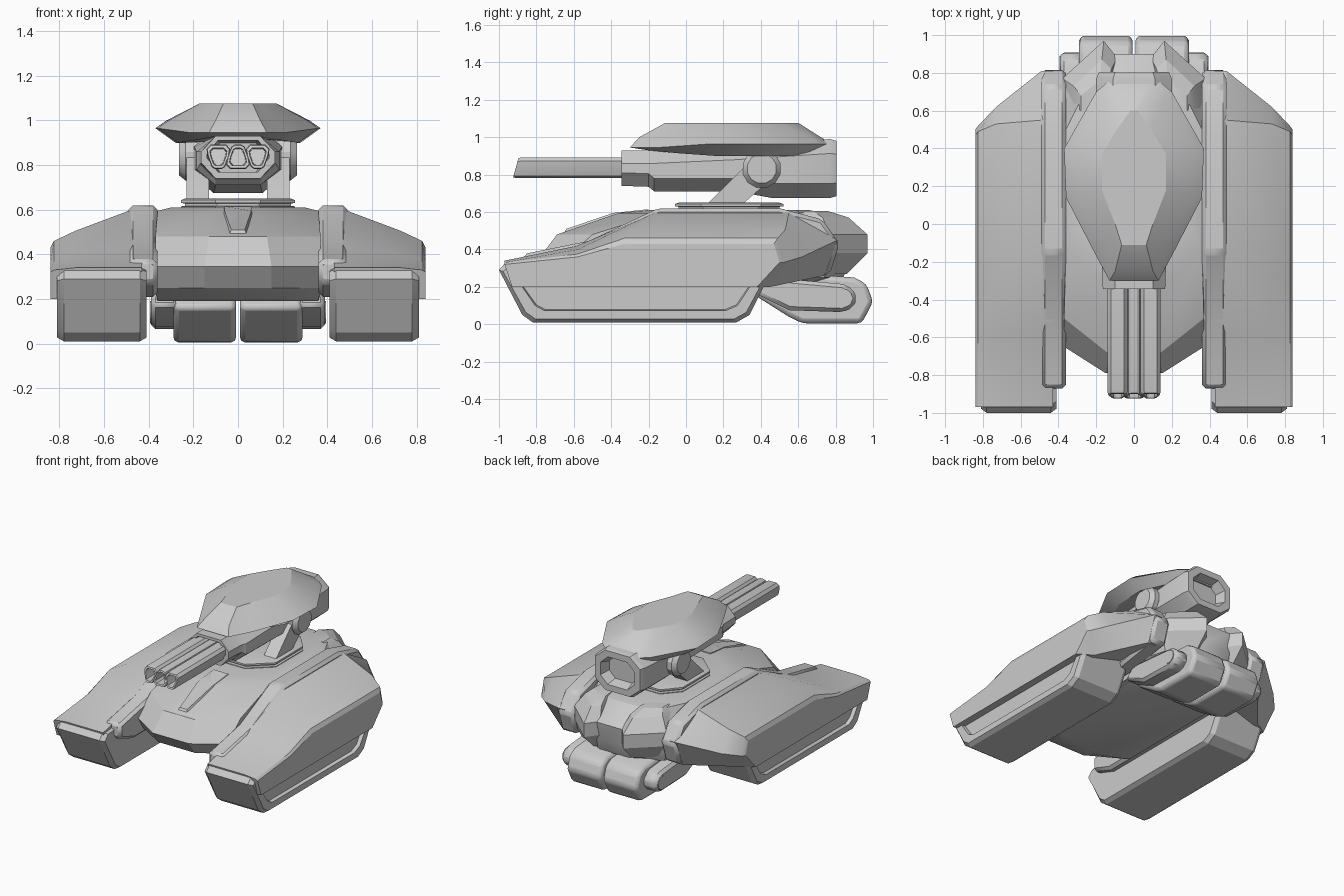
import bpy, bmesh
from math import radians, cos, sin, pi

if "Cube" in bpy.data.objects:
    bpy.data.objects.remove(bpy.data.objects["Cube"])


def finish(name, bm, bevel=0.0, mirror=False, segments=1):
    bmesh.ops.recalc_face_normals(bm, faces=bm.faces)
    mesh = bpy.data.meshes.new(name)
    bm.to_mesh(mesh)
    bm.free()
    ob = bpy.data.objects.new(name, mesh)
    bpy.context.collection.objects.link(ob)
    bpy.context.view_layer.objects.active = ob
    bpy.ops.object.select_all(action='DESELECT')
    ob.select_set(True)
    if bevel:
        b = ob.modifiers.new("bevel", 'BEVEL')
        b.width, b.segments, b.limit_method = bevel, segments, 'ANGLE'
        b.angle_limit = radians(25)
    if mirror:
        ob.modifiers.new("mirror", 'MIRROR').use_mirror_merge = False
    bpy.ops.object.shade_smooth_by_angle(angle=radians(25))
    return ob


def loft(name, rings, **kw):
    """Skin a list of equal-length point rings and cap both ends."""
    bm = bmesh.new()
    vs = [[bm.verts.new(p) for p in r] for r in rings]
    n = len(vs[0])
    for a, b in zip(vs, vs[1:]):
        for i in range(n):
            bm.faces.new((a[i], a[(i + 1) % n], b[(i + 1) % n], b[i]))
    bm.faces.new(vs[0])
    bm.faces.new(vs[-1])
    return finish(name, bm, **kw)


def slab(name, profile, x0, x1, **kw):
    """Extrude a y-z profile from x0 to x1."""
    return loft(name, [[(x, y, z) for y, z in profile] for x in (x0, x1)], **kw)


def plan(half, z):
    """Full symmetric ring from the +x half of an outline."""
    zs = z if isinstance(z, (list, tuple)) else [z] * len(half)
    right = [(x, y, h) for (x, y), h in zip(half, zs)]
    return right + [(-x, y, h) for x, y, h in reversed(right)]


def octagon(y, w, z0, z1, c):
    half = [(c, z0), (w, z0 + c * .7), (w, z1 - c * .7), (c, z1)]
    return [(x, y, z) for x, z in half] + [(-x, y, z) for x, z in reversed(half)]


# Front tracks with a stepped recess on the outer side
track = [(-1.0, .29), (-.96, .335), (-.4, .38), (.46, .36), (.47, .31),
         (.34, .05), (.27, .01), (-.82, .01), (-.875, .05)]


def inset(k):
    return [(-.25 + (y + .25) * (1 - k), .2 + (z - .2) * (1 - k * 3)) for y, z in track]


rings = [(.41, track, .03), (.44, track, 0), (.78, track, 0), (.81, track, .02)]
loft("front_tracks",
     [[(x, y, z) for y, z in inset(k)] for x, k in
      ((.41, .03), (.44, 0), (.78, 0), (.81, .03), (.81, .11), (.785, .12))], mirror=True)

# Side fenders, skinned across x from the outer skirt to the inner ridge
outer = [(-.93, .2), (-.97, .32), (-.58, .36), (-.33, .43), (.47, .43), (.5, .33), (.38, .2)]
lip = [(-.93, .2), (-.97, .33), (-.58, .375), (-.33, .46), (.49, .46), (.52, .33), (.39, .2)]
middle = [(-.93, .2), (-.97, .34), (-.58, .40), (-.28, .505), (.53, .505), (.62, .36), (.45, .2)]
inner = [(-.93, .2), (-.97, .34), (-.58, .42), (-.17, .595), (.55, .595), (.81, .45), (.74, .26)]
loft("fenders", [[(x, y, z) for y, z in p] for x, p in
                 ((.84, outer), (.825, lip), (.73, middle), (.49, inner), (.43, inner))],
     mirror=True)

# Raised ridges between fenders and hull
ridge = [(-.87, .27), (-.87, .375), (-.52, .445), (-.15, .62), (.5, .62), (.73, .56),
         (.82, .43), (.77, .27), (.4, .21), (-.7, .21)]
slab("fender_ridges", ridge, .36, .49, bevel=.02, mirror=True)

# Central hull
loft("hull", [
    plan([(.13, -.58), (.36, -.48), (.36, .4), (.28, .58), (.12, .66)], .19),
    plan([(.15, -.72), (.37, -.59), (.38, .6), (.34, .74), (.12, .84)], .25),
    plan([(.15, -.79), (.37, -.65), (.39, .6), (.38, .76), (.12, .88)], .345),
    plan([(.13, -.69), (.37, -.50), (.38, .6), (.36, .77), (.10, .90)], .48),
    plan([(.11, -.36), (.36, -.13), (.36, .5), (.28, .66), (.10, .74)], .595),
    plan([(.09, -.2), (.30, -.03), (.30, .45), (.24, .58), (.08, .66)], .61)])
loft("hull_front_plate", [
    plan([(.04, -.655), (.07, -.40), (.07, -.2)], [.485, .565, .59]),
    plan([(.03, -.64), (.06, -.39), (.06, -.2)], [.51, .595, .615])])

# Rear hull lobes with a notch between them
loft("rear_lobes", [[(x, y, z) for x, y in p] for z, p in (
    (.27, [(.35, .72), (.16, .86), (.10, .80), (.12, .6), (.33, .6)]),
    (.38, [(.38, .77), (.16, .97), (.09, .88), (.11, .6), (.37, .6)]),
    (.48, [(.38, .77), (.16, .97), (.09, .88), (.11, .6), (.37, .6)]),
    (.57, [(.32, .73), (.17, .87), (.12, .82), (.13, .6), (.32, .6)]),
    (.605, [(.28, .68), (.18, .76), (.14, .74), (.15, .6), (.28, .6)]))], mirror=True)

# Rear twin tracks and their outer links
rear = [(.36, .16), (.55, .04), (.62, .005), (.94, .005), (1.0, .12), (.965, .215), (.9, .25), (.48, .28)]
slab("rear_tracks", rear, .008, .29, bevel=.025, mirror=True, segments=2)
link = [(.36, .17), (.55, .075), (.84, .065), (.895, .09), (.915, .14), (.89, .19), (.84, .215), (.45, .25)]
slab("rear_track_links", link, .27, .39, bevel=.02, mirror=True)
hub = [(.84 + .05 * cos(i * pi / 6), .14 + .05 * sin(i * pi / 6)) for i in range(12)]
slab("rear_track_hubs", hub, .3, .395, mirror=True)

# Turret ring: two stacked plates with a groove
ring = [(.10, -.06), (.255, .08), (.255, .40), (.15, .52)]
small = [(x * .93, .23 + (y - .23) * .93) for x, y in ring]
loft("turret_ring", [plan(p, z) for p, z in (
    (ring, .595), (ring, .615), (small, .617), (small, .628), (ring, .63), (ring, .643), (small, .65))])

# Yoke arms and pivot drums
slab("yoke_arms", [(.10, .63), (.29, .63), (.47, .79), (.40, .90), (.33, .86)], .13, .23, mirror=True)
disc = [(cos(i * pi / 6 + pi / 12), sin(i * pi / 6 + pi / 12)) for i in range(12)]
loft("pivot_drums", [[(x, .405 + r * a, .832 + r * b) for a, b in disc] for x, r in
                     ((.15, .105), (.235, .105), (.265, .08))], mirror=True)

# Gun housing with recessed front and rear openings
loft("gun_housing", [octagon(*a) for a in (
    (-.25, .13, .77, .90, .08), (-.345, .14, .77, .91, .09), (-.345, .165, .74, .93, .10),
    (-.20, .17, .735, .93, .10), (-.17, .185, .71, .93, .10), (.27, .195, .71, .95, .10),
    (.46, .20, .675, .97, .11), (.77, .20, .675, .99, .11), (.805, .185, .685, .98, .10),
    (.805, .14, .73, .935, .08), (.73, .12, .75, .915, .07))])

# Three barrels with slanted hollow muzzles, the middle one upside down
section = [(.035, .055), (.053, .035), (.048, .005), (.03, -.045), (.015, -.055)]
section += [(-x, z) for x, z in reversed(section)]
for name, x0, flip in (("left_barrel", -.088, 1), ("middle_barrel", 0, -1), ("right_barrel", .088, 1)):
    def tip(s, y):
        return [(x0 + x * s, y + .28 * z * flip * s, .837 + z * s * flip) for x, z in section]
    loft(name, [[(x0 + x, -.2, .837 + z * flip) for x, z in section],
                tip(1, -.895), tip(.93, -.91), tip(.72, -.91), tip(.65, -.82)])

# Faceted armour hood over the gun
loft("turret_hood", [
    plan([(.09, -.20), (.17, -.05), (.27, .16), (.28, .40), (.17, .64), (.09, .74)],
         [.93, .915, .90, .90, .90, .91]),
    plan([(.13, -.30), (.21, -.15), (.36, .14), (.37, .40), (.20, .70), (.13, .76)],
         [.945, .945, .965, .965, .965, .965]),
    plan([(.10, -.25), (.17, -.10), (.31, .16), (.32, .40), (.17, .68), (.10, .745)],
         [1.0, 1.0, 1.0, 1.0, .99, .985]),
    plan([(.065, -.11), (.10, .0), (.17, .18), (.17, .37), (.09, .50), (.02, .60)], 1.077)])
